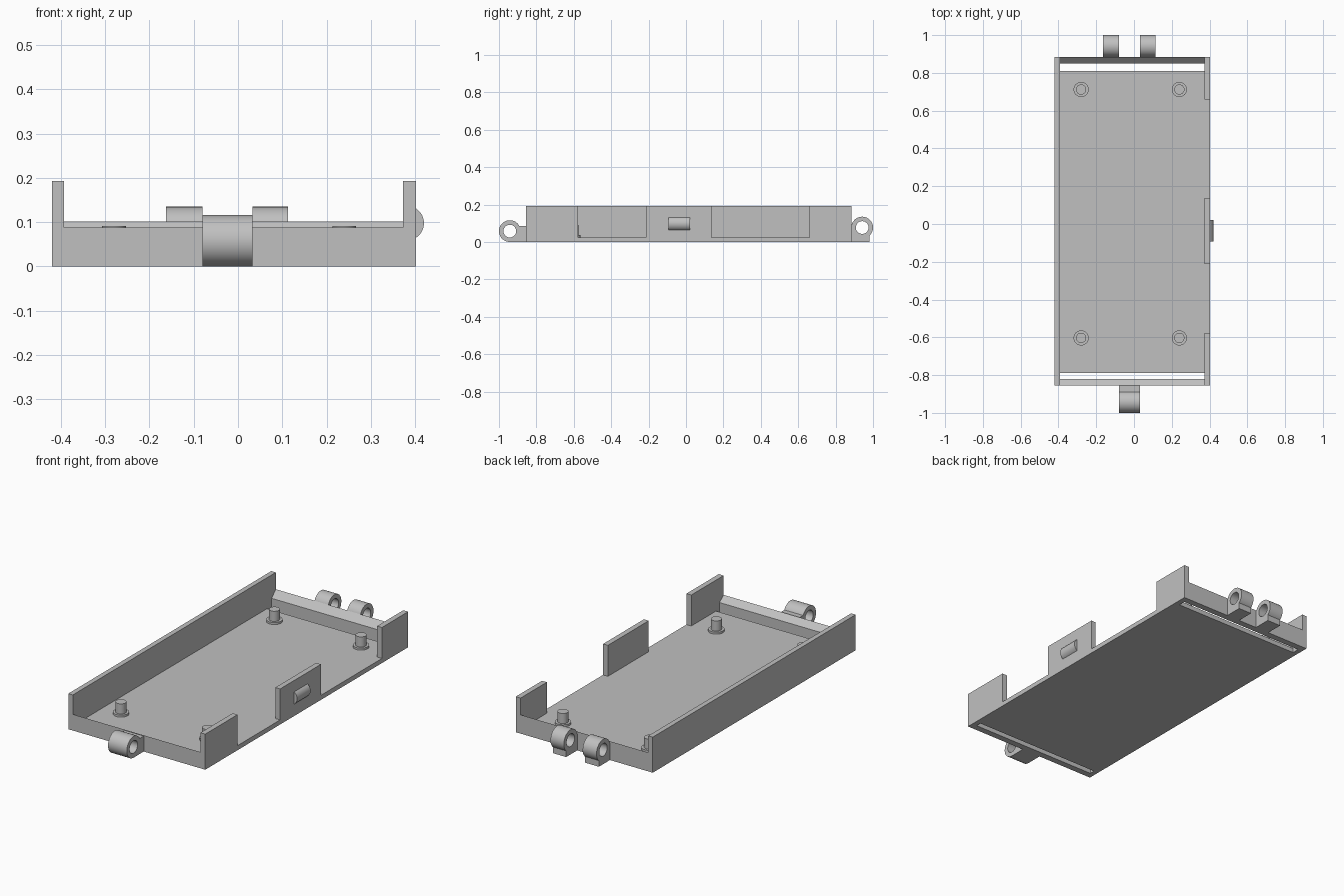
import bpy
import bmesh
from math import sin, cos, pi, acos, sqrt

old = bpy.data.objects.get("Cube")
if old:
    bpy.data.objects.remove(old, do_unlink=True)

grey = bpy.data.materials.new("light grey plastic")
grey.use_nodes = True
GREY = (0.53, 0.53, 0.53, 1)
grey.diffuse_color = GREY
grey.node_tree.nodes["Principled BSDF"].inputs["Base Color"].default_value = GREY


def finish(name, bm, smooth=False):
    bmesh.ops.recalc_face_normals(bm, faces=bm.faces)
    mesh = bpy.data.meshes.new(name)
    bm.to_mesh(mesh)
    bm.free()
    mesh.materials.append(grey)
    obj = bpy.data.objects.new(name, mesh)
    bpy.context.collection.objects.link(obj)
    if smooth:
        bpy.ops.object.select_all(action='DESELECT')
        obj.select_set(True)
        bpy.context.view_layer.objects.active = obj
        bpy.ops.object.shade_smooth_by_angle(angle=0.6)
    return obj


def extrude_profile(bm, points, lo, hi, axis="x"):
    """Closed profile swept along x (points are y,z) or y (points are x,z)."""
    place = (lambda p, t: (t, p[0], p[1])) if axis == "x" else (lambda p, t: (p[0], t, p[1]))
    a = [bm.verts.new(place(p, lo)) for p in points]
    b = [bm.verts.new(place(p, hi)) for p in points]
    bm.faces.new(a)
    bm.faces.new(b[::-1])
    n = len(points)
    for i in range(n):
        j = (i + 1) % n
        bm.faces.new((a[i], a[j], b[j], b[i]))


def prism(name, points, lo, hi, axis="x", smooth=False):
    bm = bmesh.new()
    extrude_profile(bm, points, lo, hi, axis)
    return finish(name, bm, smooth)


def rect(a0, a1, b0, b1):
    return [(a0, b0), (a1, b0), (a1, b1), (a0, b1)]


def arc(cy, cz, r, start, end, n):
    return [(cy + r * cos(start + (end - start) * i / n),
             cz + r * sin(start + (end - start) * i / n)) for i in range(n + 1)]


def ring(name, x0, x1, cy, cz, outer, inner, n=48):
    """Hollow barrel along x."""
    bm = bmesh.new()
    section = [(x0, outer), (x1, outer), (x1, inner), (x0, inner)]
    loops = [[bm.verts.new((x, cy + r * cos(2 * pi * i / n), cz + r * sin(2 * pi * i / n)))
              for x, r in section] for i in range(n)]
    for i in range(n):
        p, q = loops[i], loops[(i + 1) % n]
        for k in range(4):
            m = (k + 1) % 4
            bm.faces.new((p[k], p[m], q[m], q[k]))
    return finish(name, bm, True)


# Tray dimensions
LEFT, RIGHT, FRONT, BACK = -0.42, 0.402, -0.855, 0.885
IN_L, IN_R = -0.393, 0.373
FLOOR, TOP = 0.025, 0.193

# Floor with an open slot at each end
prism("floor", rect(-0.79, 0.81, 0, FLOOR), IN_L, IN_R)

# Side walls: one solid, the other cut down to three tabs over a sill
prism("solid_side_wall", rect(FRONT, BACK, 0, TOP), LEFT, IN_L)
tabs = [FRONT, -0.578, -0.213, 0.137, 0.66, BACK]
outline = [(FRONT, 0), (BACK, 0)]
for i in (4, 2, 0):
    y0, y1 = tabs[i], tabs[i + 1]
    outline += [(y1, TOP), (y0, TOP)]
    if i:
        outline += [(y0, FLOOR), (tabs[i - 1], FLOOR)]
prism("tabbed_side_wall", outline, IN_R, RIGHT)

# End walls with tops sloping inward
prism("front_wall", [(FRONT, 0), (-0.82, 0), (-0.82, 0.06), (FRONT, 0.088)], IN_L, IN_R)
prism("back_wall", [(BACK, 0), (0.85, 0), (0.85, 0.066), (BACK, 0.102)], IN_L, IN_R)

# Stepped locating pins
for x, sx in ((-0.28, "right"), (0.24, "left")):
    for y, sy in ((-0.603, "front"), (0.712, "back")):
        bm = bmesh.new()
        steps = [(0.04, FLOOR), (0.04, 0.036), (0.027, 0.036), (0.027, 0.091)]
        n = 32
        rows = [[bm.verts.new((x + r * cos(2 * pi * i / n), y + r * sin(2 * pi * i / n), z))
                 for i in range(n)] for r, z in steps]
        for lower, upper in zip(rows, rows[1:]):
            for i in range(n):
                j = (i + 1) % n
                bm.faces.new((lower[i], lower[j], upper[j], upper[i]))
        bm.faces.new(rows[0])
        bm.faces.new(rows[-1])
        finish(f"{sy}_{sx}_pin", bm, True)

# Hinge barrels, each on a bracket that stops inside the barrel wall
R, BORE, MID = 0.058, 0.034, 0.046
fy, fz = -0.942, 0.058
ring("front_hinge_barrel", -0.08, 0.033, fy, fz, R, BORE)
bracket = [(fy, 0), (FRONT, 0), (FRONT, 0.084), (-0.893, 0.084)]
bracket += arc(fy, fz, MID, 0, -pi / 2, 6)
prism("front_hinge_bracket", bracket, -0.08, 0.033)

by, bz = 0.942, 0.077
for x0, x1, side in ((-0.163, -0.08, "right"), (0.033, 0.113, "left")):
    ring(f"back_{side}_hinge_barrel", x0, x1, by, bz, R, BORE)
    bracket = [(BACK, 0), (0.98, 0), (0.98, 0.036)]
    bracket += arc(by, bz, MID, -pi / 4, -pi, 8) + [(BACK, bz)]
    prism(f"back_{side}_hinge_bracket", bracket, x0, x1)

# Rounded snap bump on the middle tab
half, rise = 0.033, 0.018
rad = (half * half + rise * rise) / (2 * rise)
ang = acos((rad - rise) / rad)
prism("snap_bump", arc(RIGHT + rise - rad, 0.098, rad, -ang, ang, 16), -0.093, 0.022, "y", True)
